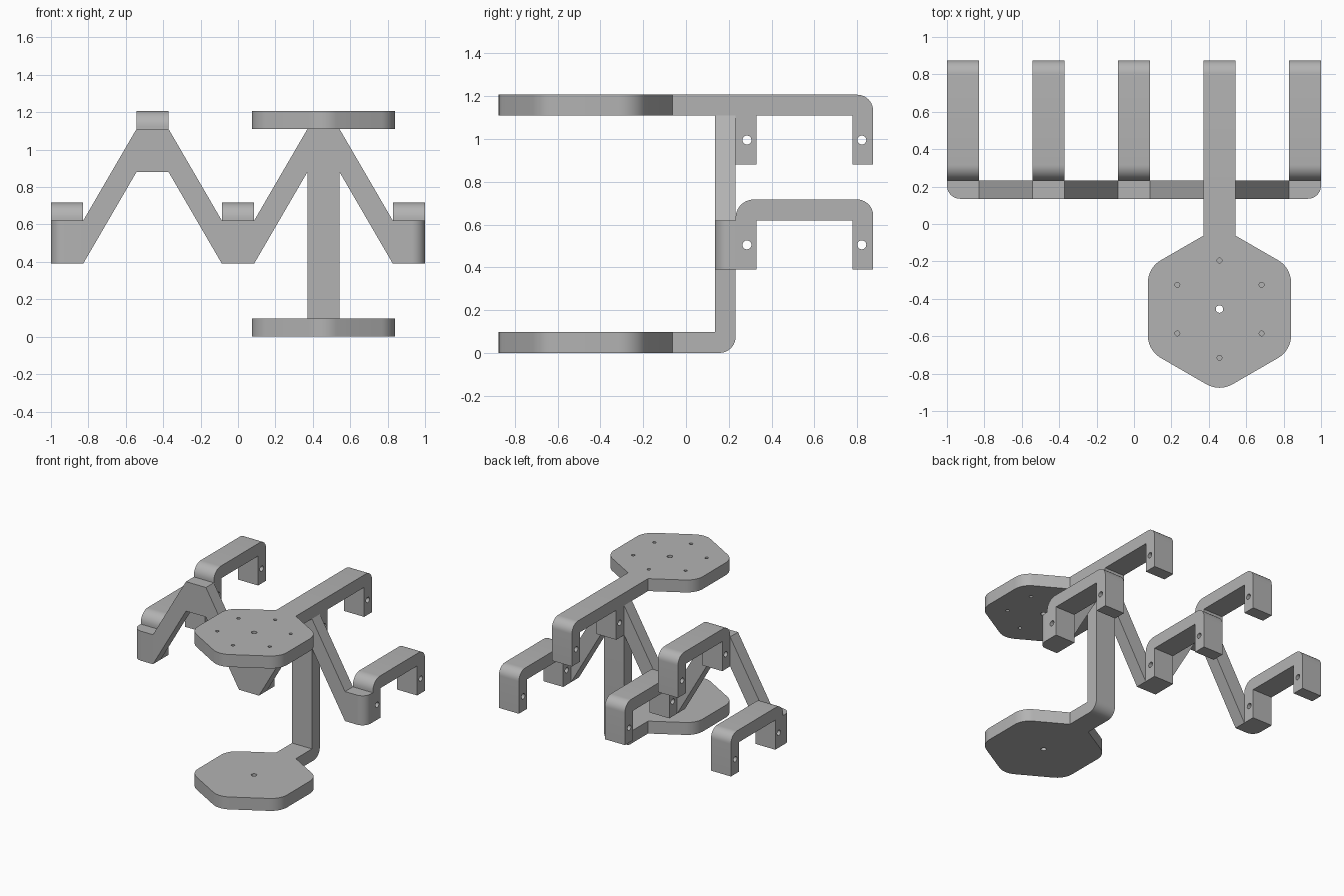
import bpy, bmesh, math
from mathutils import Matrix, Vector

cube = bpy.data.objects.get("Cube")
if cube:
    bpy.data.objects.remove(cube, do_unlink=True)

# One grey plastic for everything
grey = bpy.data.materials.new("grey plastic")
grey.use_nodes = True
grey.diffuse_color = (0.45, 0.45, 0.45, 1)
grey.node_tree.nodes["Principled BSDF"].inputs["Base Color"].default_value = grey.diffuse_color

# Drawing planes: columns give the world direction of profile u, v and extrusion w
TOP = Matrix.Identity(3)
FRONT = Matrix(((1, 0, 0), (0, 0, -1), (0, 1, 0)))
SIDE = Matrix(((0, 0, 1), (1, 0, 0), (0, 1, 0)))


def rounded(corners, steps=10):
    """Turn (u, v, radius) corners into an outline with arc fillets."""
    pts = []
    for i, c in enumerate(corners):
        p = Vector(c[:2])
        r = c[2] if len(c) > 2 else 0
        if not r:
            pts.append(p)
            continue
        a = (Vector(corners[i - 1][:2]) - p).normalized()
        b = (Vector(corners[(i + 1) % len(corners)][:2]) - p).normalized()
        half = a.angle(b) / 2
        centre = p + (a + b).normalized() * (r / math.sin(half))
        start = p + a * (r / math.tan(half)) - centre
        end = p + b * (r / math.tan(half)) - centre
        turn = math.atan2(start.x * end.y - start.y * end.x, start.dot(end))
        for k in range(steps + 1):
            pts.append(centre + Matrix.Rotation(turn * k / steps, 2) @ start)
    return pts


def circle(u, v, r, n=24):
    return [Vector((u + r * math.cos(math.tau * k / n), v + r * math.sin(math.tau * k / n)))
            for k in range(n)]


def part(name, outline, plane, low, high, holes=()):
    """Extrude an outline with holes between two depths along the plane normal."""
    curve = bpy.data.curves.new(name, "CURVE")
    curve.dimensions = "2D"
    curve.fill_mode = "BOTH"
    curve.extrude = (high - low) / 2
    for loop in [rounded(outline)] + [circle(*h) for h in holes]:
        spline = curve.splines.new("POLY")
        spline.points.add(len(loop) - 1)
        for point, p in zip(spline.points, loop):
            point.co = (p.x, p.y, 0, 1)
        spline.use_cyclic_u = True
    helper = bpy.data.objects.new(name + " helper", curve)
    bpy.context.collection.objects.link(helper)
    graph = bpy.context.evaluated_depsgraph_get()
    mesh = bpy.data.meshes.new_from_object(helper.evaluated_get(graph))
    bpy.data.objects.remove(helper, do_unlink=True)
    bpy.data.curves.remove(curve)

    bm = bmesh.new()
    bm.from_mesh(mesh)
    bmesh.ops.remove_doubles(bm, verts=bm.verts, dist=0.0001)
    for v in bm.verts:
        v.co = plane @ (v.co + Vector((0, 0, (low + high) / 2)))
    bmesh.ops.recalc_face_normals(bm, faces=bm.faces)
    bm.to_mesh(mesh)
    bm.free()
    mesh.materials.clear()
    mesh.materials.append(grey)
    obj = bpy.data.objects.new(name, mesh)
    bpy.context.collection.objects.link(obj)
    bpy.ops.object.select_all(action="DESELECT")
    obj.select_set(True)
    bpy.context.view_layer.objects.active = obj
    bpy.ops.object.shade_smooth_by_angle(angle=math.radians(30))
    return obj


T = 0.097                      # wall thickness
HALF = 0.086                   # half width of arms
Y0, Y1, BACK = 0.135, 0.232, 0.875
PITCH, LOW, RISE, PAD = 0.457, 0.39, 0.49, 0.23
TALL = LOW + RISE + PAD        # underside of the top plate

# Zigzag frame: upper and lower edges share one stepped path
path = []
for i in range(-2, 3):
    z = LOW + (RISE if i % 2 else 0)
    path += [(i * PITCH - HALF, z), (i * PITCH + HALF, z)]
path = path[1:-1]
part("zigzag_frame", path + [(x, z + PAD) for x, z in reversed(path)], FRONT, -Y1, -Y0)

# End pads with rounded outer front edges
for side, name in ((-1, "right_end_pad"), (1, "left_end_pad")):
    inner, outer = side * (2 * PITCH - HALF), side
    part(name, [(inner, Y0), (outer, Y0, 0.07), (outer, Y1), (inner, Y1)],
         TOP, LOW, LOW + PAD)

# Hook clips along the frame; the one under the top plate has a square front
for i in range(-2, 3):
    z = LOW + (RISE if i % 2 else 0)
    top, under = z + PAD + T, z + PAD
    front_round = 0 if i == 1 else 0.085
    outline = [(Y1, z), (Y1 + T, z), (Y1 + T, under), (BACK - T, under), (BACK - T, z),
               (BACK, z), (BACK, top, 0.075), (Y1, top, front_round)]
    holes = [(Y1 + 0.053, z + 0.115, 0.021), (BACK - 0.053, z + 0.115, 0.021)]
    part(f"hook_clip_{i + 3}", outline, SIDE, i * PITCH - HALF, i * PITCH + HALF, holes)

# Hexagonal plates, each with a neck running back to the frame
CY, APOTHEM = -0.455, 0.383
RADIUS = APOTHEM / math.cos(math.pi / 6)


def hex_plate(name, neck_end, low, holes):
    neck_start = CY + RADIUS - HALF * math.tan(math.pi / 6)
    outline = [(PITCH + HALF, neck_start), (PITCH + HALF, neck_end),
               (PITCH - HALF, neck_end), (PITCH - HALF, neck_start)]
    for k in range(1, 6):
        a = math.pi / 2 + k * math.pi / 3
        outline.append((PITCH + RADIUS * math.cos(a), CY + RADIUS * math.sin(a), 0.14))
    part(name, outline, TOP, low, low + T, holes)


centre_hole = (PITCH, CY, 0.02)
ring = [(PITCH + 0.26 * math.sin(k * math.pi / 3), CY + 0.26 * math.cos(k * math.pi / 3), 0.013)
        for k in range(6)]
hex_plate("top_plate", Y1, TALL, [centre_hole] + ring)
hex_plate("bottom_plate", Y0, 0, [centre_hole])

# Post joining the bottom plate to the frame
part("post", [(Y0, 0), (Y1, 0, 0.075), (Y1, LOW + RISE), (Y0, LOW + RISE)],
     SIDE, PITCH - HALF, PITCH + HALF)
